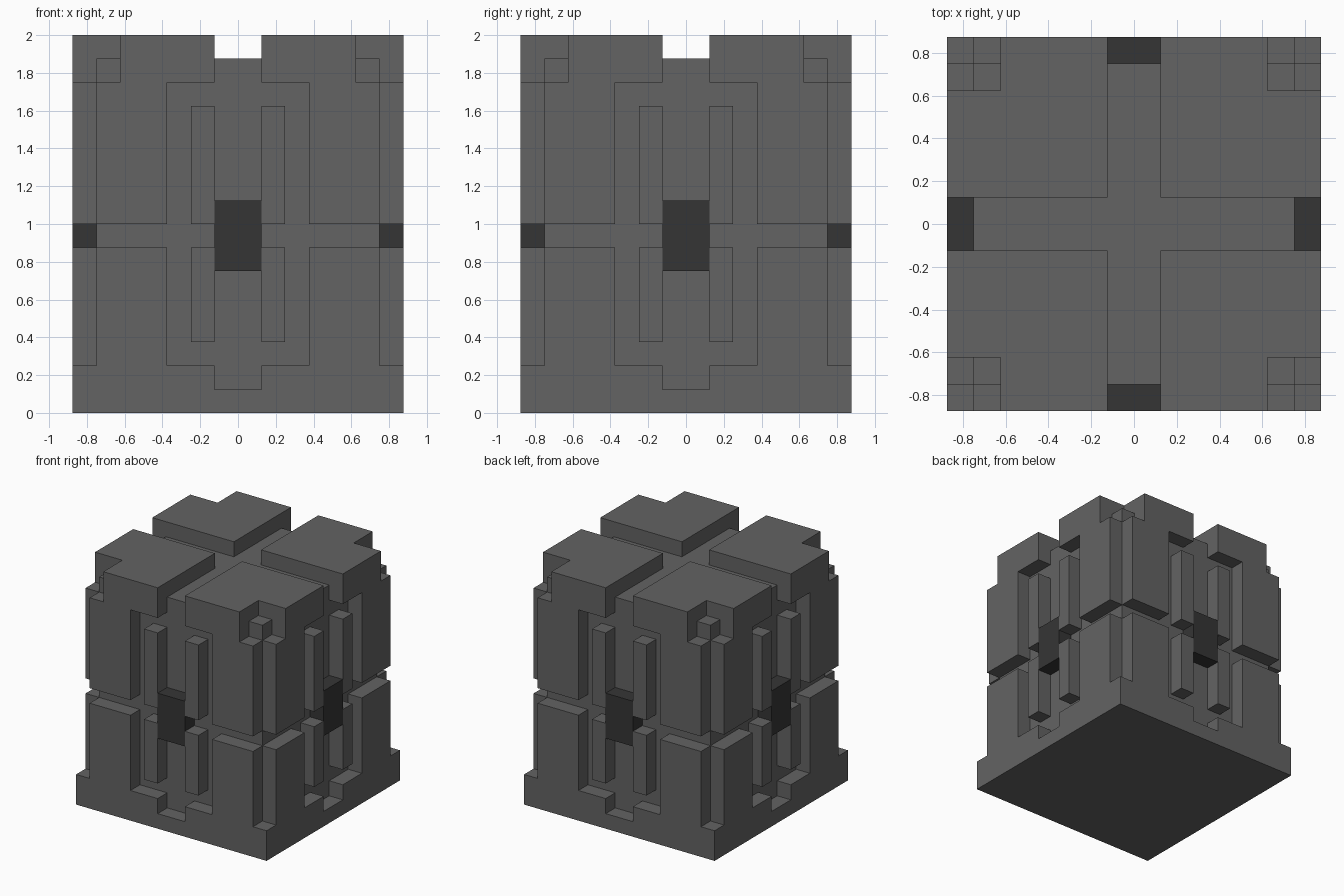
import bpy, bmesh
from mathutils import Matrix
from math import pi

if "Cube" in bpy.data.objects:
    bpy.data.objects.remove(bpy.data.objects["Cube"])

U = 0.125  # everything sits on a 1/8 unit grid


def material(name, v):
    m = bpy.data.materials.new(name)
    m.diffuse_color = (v, v, v, 1)
    m.use_nodes = True
    m.node_tree.nodes["Principled BSDF"].inputs["Base Color"].default_value = m.diffuse_color
    return m


GREY = material("stone grey", 0.125)
DARK = material("dark grey", 0.036)


def prism(name, outline, z0, z1, mat, turns=(0,)):
    """Extrude an xy outline (grid units) from z0 to z1, repeated by quarter turns."""
    bm = bmesh.new()
    for t in turns:
        rot = Matrix.Rotation(t * pi / 2, 4, 'Z')
        vs = [bm.verts.new(rot @ bm.verts.new((x * U, y * U, z0 * U)).co) for x, y in outline]
        face = bm.faces.new(vs)
        ext = bmesh.ops.extrude_face_region(bm, geom=[face])
        top = [g for g in ext["geom"] if isinstance(g, bmesh.types.BMVert)]
        bmesh.ops.translate(bm, verts=top, vec=(0, 0, (z1 - z0) * U))
    bmesh.ops.delete(bm, geom=[v for v in bm.verts if not v.link_faces], context='VERTS')
    bmesh.ops.recalc_face_normals(bm, faces=bm.faces)
    me = bpy.data.meshes.new(name)
    bm.to_mesh(me)
    bm.free()
    me.materials.append(mat)
    ob = bpy.data.objects.new(name, me)
    bpy.context.collection.objects.link(ob)
    return ob


def rect(x0, x1, y0, y1):
    return [(x0, y0), (x1, y0), (x1, y1), (x0, y1)]


ALL = (0, 1, 2, 3)

# Inner block and foot
prism("core", rect(-6, 6, -6, 6), 1, 15, GREY)
prism("base_plate", rect(-7, 7, -7, 7), 0, 1, GREY)

# Upper step of the base, with a notch in the middle of each side
prism("base_step", [(1, 1), (1, 7), (7, 7), (7, 1)], 1, 2, GREY, ALL)

# Raised panels and ribs on each wall, split by the middle groove
for s, side in ((-1, "left"), (1, "right")):
    panel = rect(*sorted((3 * s, 6 * s)), -7, -6)
    rib = rect(*sorted((1 * s, 2 * s)), -7, -6)
    prism(f"lower_panels_{side}", panel, 2, 7, GREY, ALL)
    prism(f"upper_panels_{side}", panel, 8, 14, GREY, ALL)
    prism(f"lower_ribs_{side}", rib, 3, 7, GREY, ALL)
    prism(f"upper_ribs_{side}", rib, 8, 13, GREY, ALL)

# Dark clasp in the middle of each wall
prism("clasps", rect(-1, 1, -7, -6), 6, 9, DARK, ALL)

# Four roof slabs with the outer corner cut away
prism("roof_slabs", [(1, 1), (7, 1), (7, 5), (5, 5), (5, 7), (1, 7)], 14, 16, GREY, ALL)
